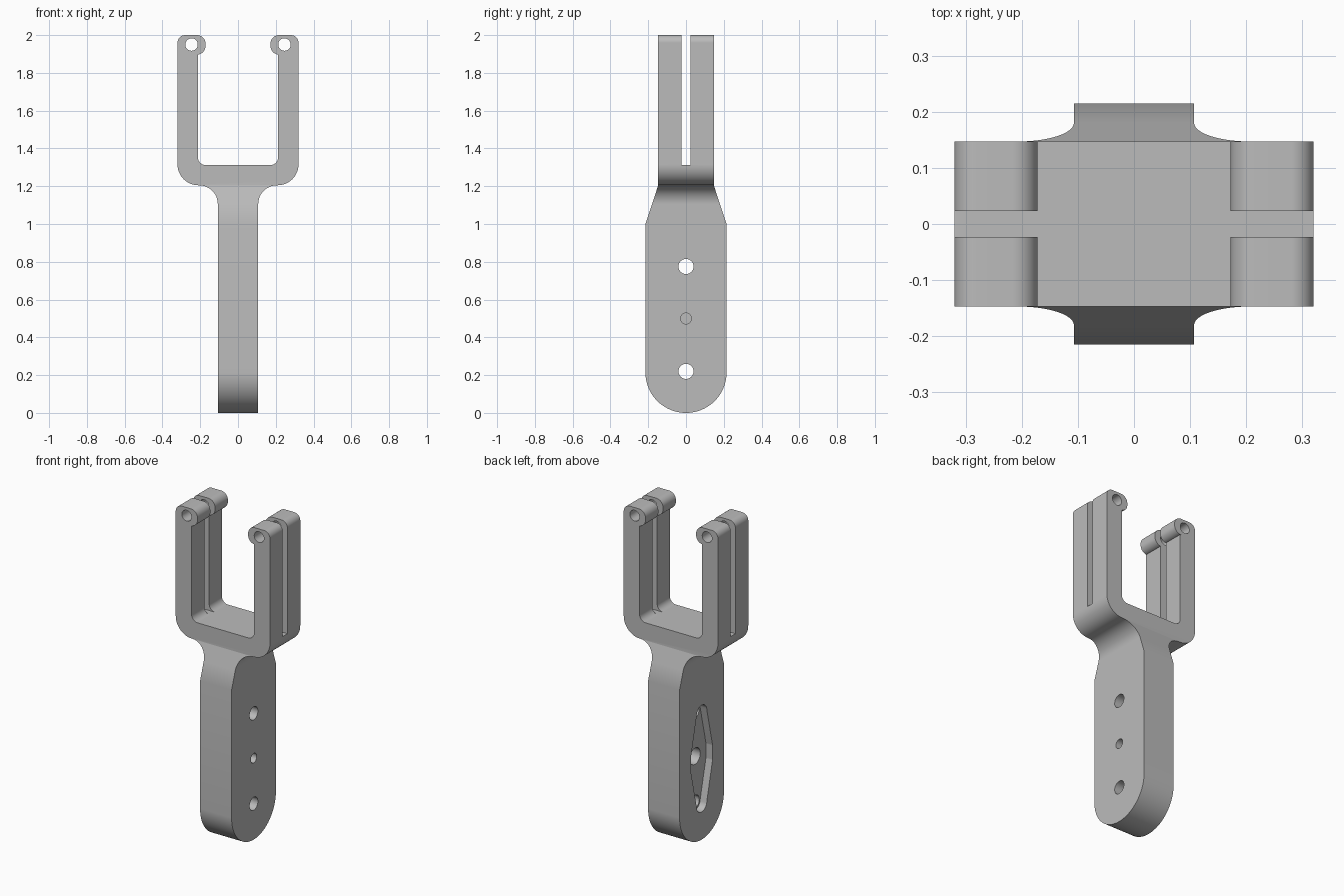
import bpy, bmesh, math
from mathutils import Vector, Matrix

cube = bpy.data.objects.get("Cube")
if cube:
    bpy.data.objects.remove(cube, do_unlink=True)

grey = bpy.data.materials.new("plain grey")
grey.use_nodes = True
colour = (0.5, 0.5, 0.5, 1)
grey.diffuse_color = colour
grey.node_tree.nodes["Principled BSDF"].inputs["Base Color"].default_value = colour


def rounded(corners, steps=12):
    """Outline through (u, v, radius) corners, with tangent fillet arcs."""
    out = []
    for i, (u, v, r) in enumerate(corners):
        p = Vector((u, v))
        if r == 0:
            out.append(p)
            continue
        a = (Vector(corners[i - 1][:2]) - p).normalized()
        b = (Vector(corners[(i + 1) % len(corners)][:2]) - p).normalized()
        half = a.angle(b) / 2
        centre = p + (a + b).normalized() * r / math.sin(half)
        start = p + a * r / math.tan(half) - centre
        end = p + b * r / math.tan(half) - centre
        sweep = start.angle_signed(end)
        for k in range(steps + 1):
            out.append(centre + Matrix.Rotation(-sweep * k / steps, 2) @ start)
    return out


def mirrored(half):
    return half + [(-u, v, r) for u, v, r in reversed(half)]


def extrude(name, outline, axis, lo, hi):
    """Prism of an outline whose second coordinate is z, along x or y."""
    bm = bmesh.new()
    def place(p, d):
        return (d, p.x, p.y) if axis == "x" else (p.x, d, p.y)
    face = bm.faces.new([bm.verts.new(place(p, lo)) for p in outline])
    grown = bmesh.ops.extrude_face_region(bm, geom=[face])["geom"]
    move = (hi - lo, 0, 0) if axis == "x" else (0, hi - lo, 0)
    bmesh.ops.translate(bm, vec=move, verts=[g for g in grown if isinstance(g, bmesh.types.BMVert)])
    bmesh.ops.recalc_face_normals(bm, faces=bm.faces)
    mesh = bpy.data.meshes.new(name)
    bm.to_mesh(mesh)
    bm.free()
    obj = bpy.data.objects.new(name, mesh)
    bpy.context.collection.objects.link(obj)
    mesh.materials.append(grey)
    return obj


def hole(name, u, z, r, axis, lo, hi):
    ring = [Vector((u + r * math.cos(t), z + r * math.sin(t)))
            for t in (math.tau * k / 32 for k in range(32))]
    return extrude(name, ring, axis, lo, hi)


# Front silhouette: handle, flared neck, two prongs with rounded lugs
front = mirrored([
    (0.107, -0.05, 0), (0.107, 1.205, 0.1), (0.32, 1.205, 0.11),
    (0.32, 2, 0.04), (0.172, 2, 0.045), (0.172, 1.897, 0.045),
    (0.212, 1.897, 0), (0.212, 1.312, 0.04)])
bracket = extrude("fork_bracket", rounded(front), "y", -0.3, 0.3)

# Side silhouette: round foot, tapered shoulders, slotted prongs
foot = [Vector((0.215 * math.cos(t), 0.215 + 0.215 * math.sin(t)))
        for t in (math.pi + math.pi * k / 40 for k in range(41))]
right_edge = [(0.215, 1), (0.147, 1.205), (0.147, 2.05), (0.023, 2.05), (0.023, 1.312)]
side = foot + [Vector(p) for p in right_edge]
side += [Vector((-y, z)) for y, z in reversed(right_edge)]
side_shape = extrude("side_shape", side, "x", -0.5, 0.5)

# Cutters: arm-shaped pocket on one flank, screw holes, hinge pin holes
pocket = rounded([(0.05, 0.775, 0), (0.105, 0.545, 0.03), (0.105, 0.455, 0.03), (0.05, 0.22, 0)], 4)
low_end = [Vector((0.05 * math.cos(t), 0.22 + 0.05 * math.sin(t)))
           for t in (-math.pi * k / 12 for k in range(1, 12))]
half = pocket + low_end
outline = half + [Vector((-p.x, 0.995 - p.y)) for p in half]
cutters = [extrude("arm_pocket", outline, "x", -0.2, -0.062)]
for z in (0.22, 0.775):
    cutters.append(hole("screw_hole", 0, z, 0.04, "x", -0.3, 0.3))
cutters.append(hole("hub_hole", 0, 0.5, 0.05, "x", -0.1, 0.02))
cutters.append(hole("small_hole", 0, 0.5, 0.029, "x", 0.04, 0.2))
for x in (-0.246, 0.246):
    cutters.append(hole("pin_hole", x, 1.95, 0.033, "y", -0.4, 0.4))


def boolean(cutter, operation):
    mod = bracket.modifiers.new(cutter.name, "BOOLEAN")
    mod.object = cutter
    mod.operation = operation
    mod.solver = "EXACT"
    cutter.hide_render = True


boolean(side_shape, "INTERSECT")
for cutter in cutters:
    boolean(cutter, "DIFFERENCE")

# Bake the cuts, drop the cutters, and smooth the rounded surfaces
bpy.context.view_layer.update()
graph = bpy.context.evaluated_depsgraph_get()
mesh = bpy.data.meshes.new_from_object(bracket.evaluated_get(graph))
bracket.modifiers.clear()
bracket.data = mesh
mesh.materials.clear()
mesh.materials.append(grey)
for polygon in mesh.polygons:
    polygon.material_index = 0
for cutter in cutters + [side_shape]:
    bpy.data.objects.remove(cutter, do_unlink=True)
bpy.ops.object.select_all(action="DESELECT")
bracket.select_set(True)
bpy.context.view_layer.objects.active = bracket
bpy.ops.object.shade_smooth_by_angle(angle=math.radians(25))
weighted = bracket.modifiers.new("even_shading", "WEIGHTED_NORMAL")
weighted.keep_sharp = True
